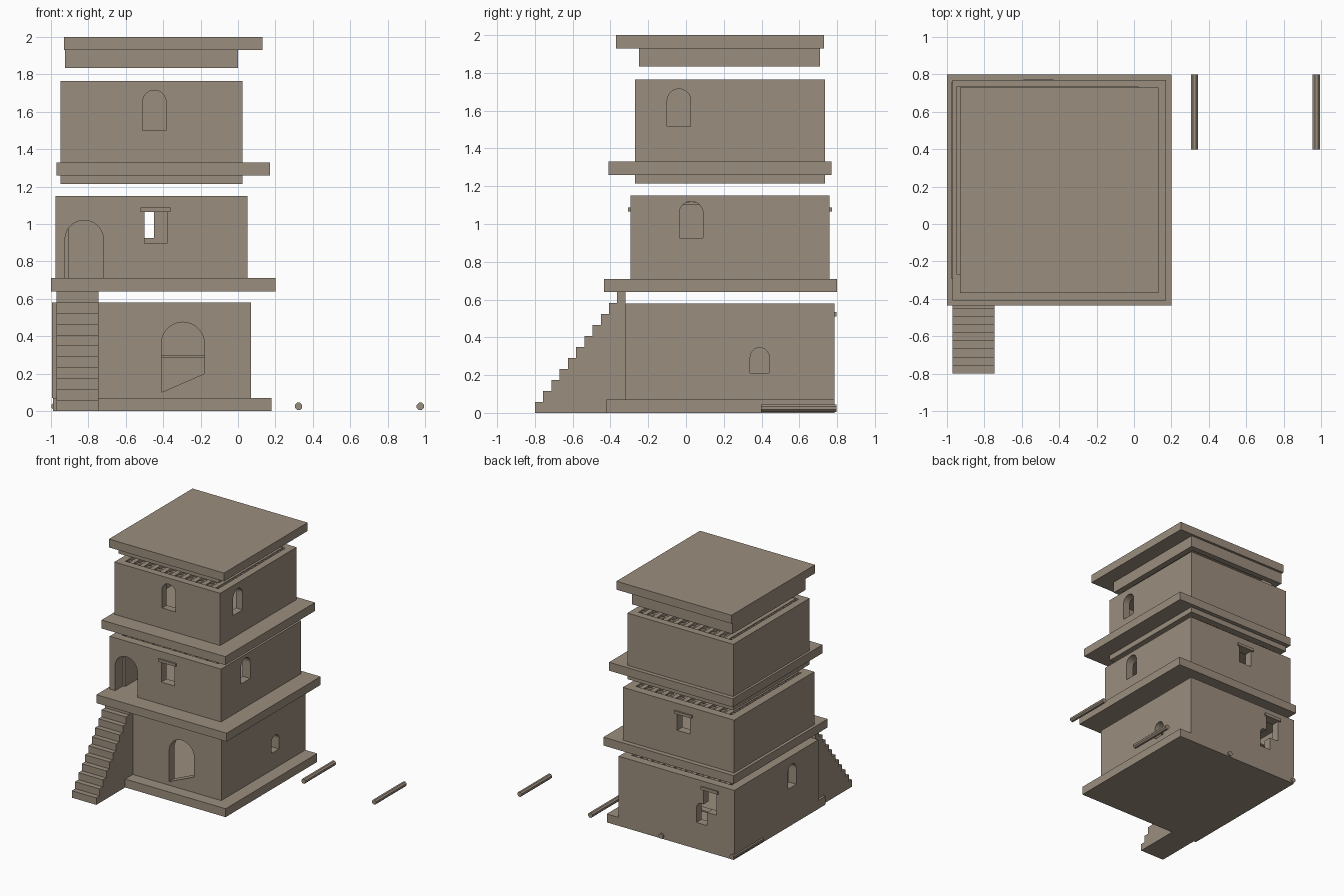
import bpy
import bmesh
import math

old = bpy.data.objects.get("Cube")
if old:
    bpy.data.objects.remove(old)

# One earthen colour for the whole tower
CLAY = (0.33, 0.27, 0.21, 1.0)
clay = bpy.data.materials.new("clay plaster")
clay.use_nodes = True
clay.diffuse_color = CLAY
clay.node_tree.nodes["Principled BSDF"].inputs["Base Color"].default_value = CLAY


def finish(name, bm):
    bmesh.ops.recalc_face_normals(bm, faces=bm.faces)
    mesh = bpy.data.meshes.new(name)
    bm.to_mesh(mesh)
    bm.free()
    mesh.materials.append(clay)
    obj = bpy.data.objects.new(name, mesh)
    bpy.context.collection.objects.link(obj)
    return obj


def box(name, x, y, z):
    """Box from (low, high) pairs."""
    bm = bmesh.new()
    bmesh.ops.create_cube(bm, size=1)
    for v in bm.verts:
        v.co = [r[0] if c < 0 else r[1] for c, r in zip(v.co, (x, y, z))]
    return finish(name, bm)


def prism(name, outline, depth, axis):
    """Extrude a (u, z) outline along x or y between two depths."""
    bm = bmesh.new()
    near, far = depth
    place = (lambda u, z, d: (u, d, z)) if axis == "y" else (lambda u, z, d: (d, u, z))
    face = bm.faces.new([bm.verts.new(place(u, z, near)) for u, z in outline])
    moved = bmesh.ops.extrude_face_region(bm, geom=[face])["geom"]
    shift = place(0, 0, far - near)
    bmesh.ops.translate(bm, vec=shift, verts=[g for g in moved if isinstance(g, bmesh.types.BMVert)])
    return finish(name, bm)


def arch(u, z, tilt=0.0):
    """Round-topped opening outline; tilt raises one end of the sill."""
    r = (u[1] - u[0]) / 2
    mid, spring = (u[0] + u[1]) / 2, z[1] - r
    curve = [(mid + r * math.cos(i * math.pi / 16), spring + r * math.sin(i * math.pi / 16))
             for i in range(17)]
    return [(u[0], z[0]), (u[1], z[0] + tilt)] + curve


def square(u, z):
    return [(u[0], z[0]), (u[1], z[0]), (u[1], z[1]), (u[0], z[1])]


def cut(obj, cutters):
    for c in cutters:
        mod = obj.modifiers.new("opening", "BOOLEAN")
        mod.operation = "DIFFERENCE"
        mod.solver = "EXACT"
        mod.object = c
    bpy.context.view_layer.update()
    result = obj.evaluated_get(bpy.context.evaluated_depsgraph_get())
    mesh = bpy.data.meshes.new_from_object(result)
    obj.modifiers.clear()
    obj.data = mesh
    for c in cutters:
        bpy.data.objects.remove(c)


def ring(name, x, y, z, thick, openings=()):
    """Four walls open at top and bottom, with openings cut through a side."""
    obj = box(name, x, y, z)
    inner = box("hollow", (x[0] + thick, x[1] - thick), (y[0] + thick, y[1] - thick),
                (z[0] - 0.1, z[1] + 0.1))
    reach = 0.03
    spans = {"front": (y[0] - reach, y[0] + thick + reach), "back": (y[1] - thick - reach, y[1] + reach),
             "left": (x[1] - thick - reach, x[1] + reach), "right": (x[0] - reach, x[0] + thick + reach)}
    cutters = [inner]
    for side, outline in openings:
        cutters.append(prism("opening", outline, spans[side], "y" if side in ("front", "back") else "x"))
    cut(obj, cutters)
    return obj


def ceiling(name, x, y, top, thick):
    """Boarded ceiling with rafters laid between the walls."""
    x0, x1 = x[0] + thick, x[1] - thick
    y0, y1 = y[0] + thick, y[1] - thick
    box(name + "_boards", (x0, x1), (y0, y1), (top - 0.05, top - 0.035))
    for i in range(9):
        cx = x0 + (x1 - x0) * (i + 0.5) / 9
        box(f"{name}_rafter_{i + 1}", (cx - 0.02, cx + 0.02), (y0, y1), (top - 0.036, top - 0.005))
    for i in range(9):
        cy = y0 + (y1 - y0) * (i + 0.5) / 9
        box(f"{name}_batten_{i + 1}", (x0, x1), (cy - 0.012, cy + 0.012), (top - 0.036, top - 0.012))


# Floor slabs and roof slab
box("base_slab", (-0.99, 0.18), (-0.42, 0.785), (0, 0.07))
box("second_floor_slab", (-1.0, 0.2), (-0.435, 0.8), (0.64, 0.71))
box("third_floor_slab", (-0.97, 0.17), (-0.41, 0.77), (1.26, 1.33))
box("roof_slab", (-0.93, 0.13), (-0.37, 0.73), (1.93, 2.0))

# Ground storey
gx, gy = (-0.995, 0.07), (-0.32, 0.785)
ring("ground_walls", gx, gy, (0.07, 0.58), 0.07, [
    ("front", arch((-0.41, -0.18), (0.1, 0.475), 0.1)),
    ("left", arch((0.34, 0.44), (0.21, 0.345))),
    ("right", arch((-0.03, 0.08), (0.32, 0.51))),
    ("back", arch((-0.745, -0.645), (0.22, 0.39))),
    ("back", square((-0.83, -0.71), (0.33, 0.51)))])
ceiling("ground_ceiling", gx, gy, 0.58, 0.07)
box("ground_beam", (gx[0] + 0.07, gx[1] - 0.07), (0.66, 0.715), (0.285, 0.297))
box("ground_back_lintel", (-0.85, -0.69), (0.75, 0.797), (0.51, 0.535))

# Second storey
sx, sy = (-0.975, 0.05), (-0.295, 0.76)
ring("second_walls", sx, sy, (0.71, 1.15), 0.07, [
    ("front", arch((-0.925, -0.72), (0.69, 1.02))),
    ("front", square((-0.5, -0.38), (0.895, 1.065))),
    ("back", square((-0.57, -0.45), (0.925, 1.065))),
    ("left", arch((-0.035, 0.09), (0.925, 1.12)))])
ceiling("second_ceiling", sx, sy, 1.15, 0.07)
box("second_front_lintel", (-0.52, -0.36), (-0.308, -0.26), (1.065, 1.088))
box("second_back_lintel", (-0.59, -0.43), (0.73, 0.773), (1.065, 1.088))

# Third storey, with a skirt below its slab
tx, ty = (-0.95, 0.025), (-0.27, 0.735)
ring("third_walls", tx, ty, (1.33, 1.765), 0.06, [
    ("front", arch((-0.51, -0.385), (1.5, 1.715))),
    ("left", arch((-0.1, 0.025), (1.515, 1.715)))])
ceiling("third_ceiling", tx, ty, 1.765, 0.06)
ring("third_skirt", tx, ty, (1.215, 1.26), 0.06)

# Roof skirt
ring("roof_skirt", (-0.925, 0.0), (-0.25, 0.71), (1.835, 1.93), 0.05)

# Outside stair
STEPS, RUN, RISE = 11, 0.0436, 0.64 / 11
profile = [(-0.32, 0), (-0.8, 0)]
for i in range(STEPS):
    front = -0.8 + i * RUN
    if i:
        profile.append((front, i * RISE))
    profile.append((front, (i + 1) * RISE))
profile.append((-0.32, 0.64))
prism("outside_stair", profile, (-0.97, -0.745), "x")

# Row of loose poles on the ground
for i in range(4):
    bm = bmesh.new()
    bmesh.ops.create_cone(bm, cap_ends=True, segments=8, radius1=0.021, radius2=0.021, depth=0.4)
    pole = finish(f"pole_{i + 1}", bm)
    pole.rotation_euler = (math.pi / 2, math.pi / 8, 0)
    pole.location = (-0.978 + i * 0.651, 0.598, 0.025)
